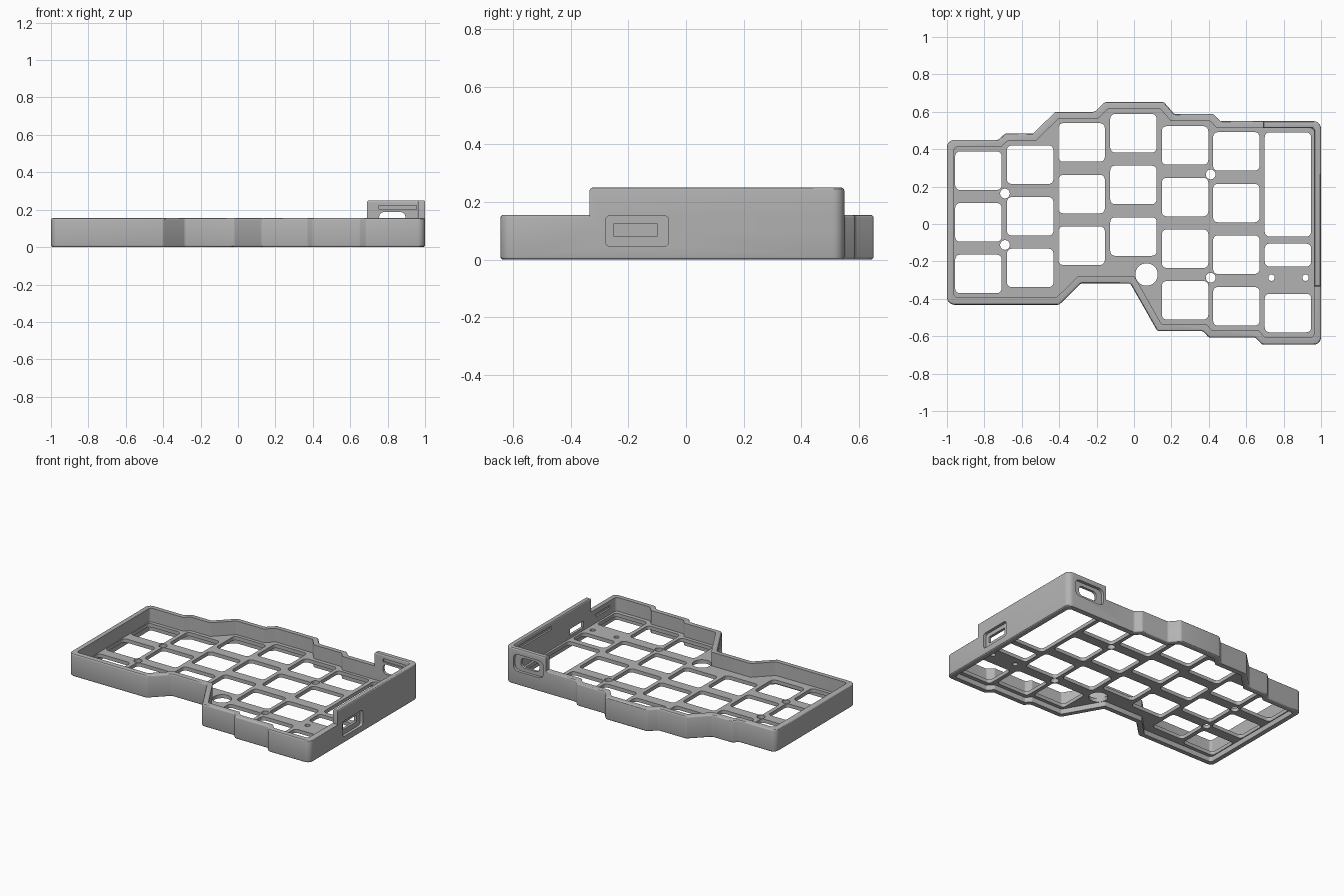
import bpy, bmesh, math
from mathutils import Vector

if "Cube" in bpy.data.objects:
    bpy.data.objects.remove(bpy.data.objects["Cube"])

GREY = (0.45, 0.45, 0.45, 1)
mat = bpy.data.materials.new("matte grey")
mat.use_nodes = True
mat.diffuse_color = GREY
mat.node_tree.nodes["Principled BSDF"].inputs["Base Color"].default_value = GREY

RIM, TALL, WALL = 0.155, 0.25, 0.038
PLATE_LOW, PLATE_TOP = 0.035, 0.06


def rounded(points, radius, steps=5):
    """Round every corner of a closed outline; radius may be a list."""
    out, n = [], len(points)
    for i in range(n):
        r = radius[i] if isinstance(radius, list) else radius
        p = Vector(points[i])
        if r <= 0:
            out.append(p)
            continue
        a = (Vector(points[i - 1]) - p).normalized()
        b = (Vector(points[(i + 1) % n]) - p).normalized()
        half = a.angle(b) / 2
        t = r / math.tan(half)
        mid = p + (a + b).normalized() * (r / math.sin(half))
        va, vb = p + a * t - mid, p + b * t - mid
        k = steps if half < 0.9 else 3
        sweep = va.angle_signed(vb)
        for j in range(k + 1):
            s = -sweep * j / k
            c, d = math.cos(s), math.sin(s)
            out.append(mid + Vector((va.x * c - va.y * d, va.x * d + va.y * c)))
    return out


def inset(points, dist):
    """Move a clockwise outline inward by dist with mitred corners."""
    out, n = [], len(points)
    for i in range(n):
        p = Vector(points[i])
        a = (p - Vector(points[i - 1])).normalized()
        b = (Vector(points[(i + 1) % n]) - p).normalized()
        na, nb = Vector((a.y, -a.x)), Vector((b.y, -b.x))
        out.append(p + (na + nb) * (dist / (1 + na.dot(nb))))
    return out


def add_prism(bm, outline, low, high, place=lambda u, v, w: (u, v, w)):
    base = [bm.verts.new(place(p[0], p[1], low)) for p in outline]
    top = [bm.verts.new(place(p[0], p[1], high)) for p in outline]
    faces = [bm.faces.new(base[::-1]), bm.faces.new(top)]
    for i in range(len(base)):
        j = (i + 1) % len(base)
        faces.append(bm.faces.new((base[i], base[j], top[j], top[i])))
    bmesh.ops.recalc_face_normals(bm, faces=faces)


def soften(bm, heights, size):
    """Round the horizontal edges lying at the given heights."""
    edges = [e for e in bm.edges for h in heights
             if all(abs(v.co.z - h) < 1e-5 for v in e.verts)]
    bmesh.ops.bevel(bm, geom=edges, offset=size, segments=3, profile=0.5, affect='EDGES')


def finish(bm, name):
    mesh = bpy.data.meshes.new(name)
    bm.to_mesh(mesh)
    bm.free()
    obj = bpy.data.objects.new(name, mesh)
    bpy.context.collection.objects.link(obj)
    mesh.materials.append(mat)
    return obj


def combine(target, tool, operation):
    mod = target.modifiers.new(tool.name, 'BOOLEAN')
    mod.operation, mod.solver, mod.object = operation, 'EXACT', tool
    bpy.context.view_layer.objects.active = target
    bpy.ops.object.modifier_apply(modifier=mod.name)
    bpy.data.objects.remove(tool)


def rect(u0, u1, v0, v1, r=0.0):
    return rounded([(u0, v0), (u0, v1), (u1, v1), (u1, v0)], r)


# Case outline, clockwise from the back right-hand column
outline = [(-1, .45), (-.725, .45), (-.69, .483), (-.54, .483), (-.42, .6), (-.21, .6),
           (-.155, .652), (.16, .652), (.215, .588), (.425, .588), (.46, .55), (1, .55),
           (1, -.645), (.685, -.645), (.65, -.607), (.4, -.607), (.37, -.573), (.125, -.573),
           (-.02, -.318), (-.285, -.318), (-.4, -.432), (-1, -.432)]
radii = [.02] * len(outline)
for i in (0, 11, 12, 21):
    radii[i] = .04

bm = bmesh.new()
add_prism(bm, rounded(outline, radii), 0, RIM)
soften(bm, (0, RIM), .01)
case = finish(bm, "keyboard_case")

# Tall guard wall around the controller bay
bm = bmesh.new()
guard = [(.69, .55), (1, .55), (1, -.335), (1 - WALL, -.335), (1 - WALL, .55 - WALL), (.69, .55 - WALL)]
add_prism(bm, rounded(guard, [0, .04, 0, 0, .01, 0]), .1, TALL)
soften(bm, (TALL,), .01)
combine(case, finish(bm, "guard_wall"), 'UNION')

# Hollows above and below the plate
inner = inset(outline, WALL)
inner_radii = [r * 0.5 for r in radii]
for name, low, high in (("upper_hollow", PLATE_TOP, .4), ("under_hollow", -.1, PLATE_LOW)):
    bm = bmesh.new()
    add_prism(bm, rounded(inner, inner_radii), low, high)
    combine(case, finish(bm, name), 'DIFFERENCE')

# Key openings: column centre and the centre of its rearmost key
bm = bmesh.new()
columns = [(-.832, .285, 3), (-.555, .317, 3), (-.28, .436, 3), (-.003, .485, 3),
           (.273, .42, 4), (.547, .388, 4), (.823, -.476, 1)]
for x, y, count in columns:
    for row in range(count):
        c = y - row * .276
        add_prism(bm, rect(x - .124, x + .124, c - .103, c + .103, .025), .01, .1)

# Controller bay and connector openings
for back, front in ((.49, -.067), (-.105, -.227)):
    add_prism(bm, rect(.699, .947, front, back, .025), .01, .1)

# Screw holes and reset hole
for x, y, r in [(-.69, .163, .026), (-.69, -.112, .026), (.41, .265, .026), (.41, -.287, .026),
                (.067, -.27, .06), (.735, -.287, .017), (.917, -.287, .017)]:
    ring = [(x + r * math.cos(t * math.tau / 32), y + r * math.sin(t * math.tau / 32)) for t in range(32)]
    add_prism(bm, ring, .01, .1)
combine(case, finish(bm, "plate_openings"), 'DIFFERENCE')


def on_side(u, v, w):
    return (w, u, v)


def on_back(u, v, w):
    return (u, w, v)


# Port recesses, their through slots and the inner lid grooves
side, rear = 1 - WALL, .55 - WALL
cuts = [("side_recess", rect(-.28, -.06, .045, .155 - .002, .018), .98, 1.1, on_side),
        ("side_slot", rect(-.25, -.1, .08, .125), .9, 1.05, on_side),
        ("rear_recess", rect(.71, .94, .095, .212, .035), .53, .65, on_back),
        ("rear_slot", rect(.755, .895, .12, .187, .025), .45, .6, on_back),
        ("rear_groove", rect(.755, .955, .2, .222), .45, rear + .012, on_back),
        ("side_groove", rect(.1, .45, .2, .222), .9, side + .012, on_side),
        ("front_groove", rect(-.54, -.39, .1, .122), .9, side + .012, on_side)]
for name, shape, low, high, place in cuts:
    bm = bmesh.new()
    add_prism(bm, shape, low, high, place)
    combine(case, finish(bm, name), 'DIFFERENCE')

bpy.ops.object.select_all(action='DESELECT')
case.select_set(True)
bpy.context.view_layer.objects.active = case
bpy.ops.object.shade_smooth_by_angle(angle=math.radians(30))
